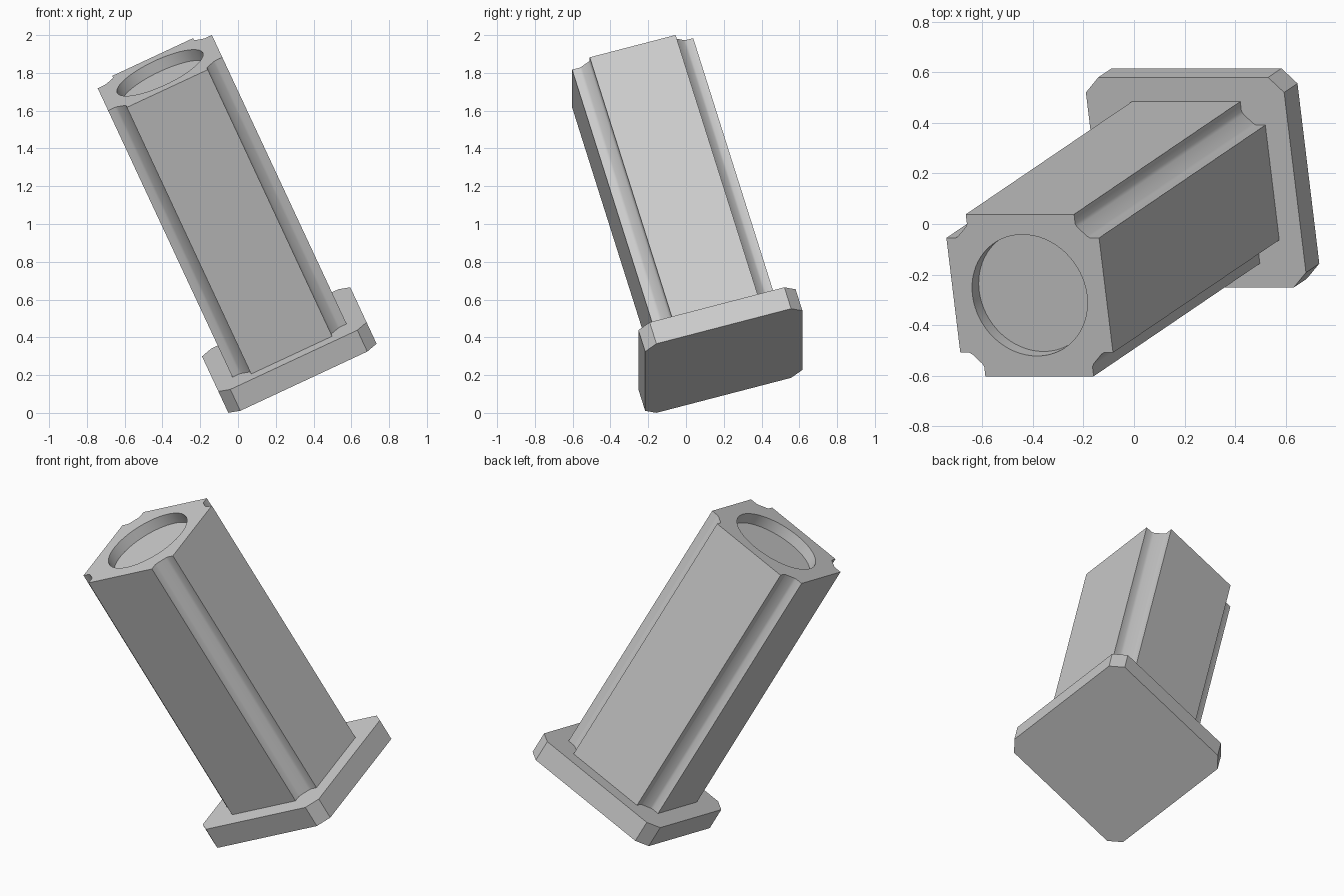
import bpy, bmesh
from math import radians
from mathutils import Matrix

old = bpy.data.objects.get("Cube")
if old:
    bpy.data.objects.remove(old)

# One plain grey for everything
grey = bpy.data.materials.new("plain grey")
grey.use_nodes = True
colour = (0.6, 0.6, 0.6, 1)
grey.diffuse_color = colour
grey.node_tree.nodes["Principled BSDF"].inputs["Base Color"].default_value = colour

# Shared tilt of the whole piece, origin at the centre of the base underside
TILT = (Matrix.Translation((0.298, 0.2, 0.276))
        @ Matrix.Rotation(radians(-25), 4, 'Y')
        @ Matrix.Rotation(radians(16), 4, 'X'))


def four_corners(half, corner):
    """Square outline with the same corner shape repeated at each quarter turn."""
    outline = []
    for k in range(4):
        for a, b in corner:
            x, y = half - a, half - b
            for _ in range(k):
                x, y = -y, x
            outline.append((x, y))
    return outline


def prism(name, outline, bottom, top):
    bm = bmesh.new()
    base = bm.faces.new([bm.verts.new((x, y, bottom)) for x, y in outline])
    ext = bmesh.ops.extrude_face_region(bm, geom=[base])
    verts = [g for g in ext["geom"] if isinstance(g, bmesh.types.BMVert)]
    bmesh.ops.translate(bm, vec=(0, 0, top - bottom), verts=verts)
    bmesh.ops.recalc_face_normals(bm, faces=bm.faces)
    mesh = bpy.data.meshes.new(name)
    bm.to_mesh(mesh)
    bm.free()
    mesh.materials.append(grey)
    obj = bpy.data.objects.new(name, mesh)
    bpy.context.collection.objects.link(obj)
    obj.matrix_world = TILT
    return obj


def activate(obj):
    bpy.ops.object.select_all(action='DESELECT')
    obj.select_set(True)
    bpy.context.view_layer.objects.active = obj


THICK, LENGTH = 0.13, 1.75

# Base flange with clipped corners
prism("base_flange", four_corners(0.433, [(0, 0.062), (0.062, 0)]), 0, THICK)

# Square column with a rounded groove down each corner
n, step = 0.097, 0.04
groove = [(0, n), (step, n), (0.052, 0.09), (0.09, 0.052), (n, step), (n, 0)]
column = prism("grooved_column", four_corners(0.3335, groove), THICK, LENGTH)

# Shallow round recess in the column's end
depth = 0.065
bpy.ops.mesh.primitive_cylinder_add(vertices=64, radius=0.25, depth=2 * depth)
cutter = bpy.context.object
cutter.name = "recess_cutter"
cutter.hide_render = True
cutter.data.materials.append(grey)
cutter.matrix_world = TILT @ Matrix.Translation((0, 0, LENGTH))
cut = column.modifiers.new("recess", 'BOOLEAN')
cut.operation = 'DIFFERENCE'
cut.solver = 'EXACT'
cut.object = cutter
activate(column)
bpy.ops.object.modifier_apply(modifier=cut.name)
bpy.data.objects.remove(cutter)

# Smooth the recess wall and grooves, keep the hard edges
activate(column)
bpy.ops.object.shade_smooth_by_angle(angle=radians(32))
